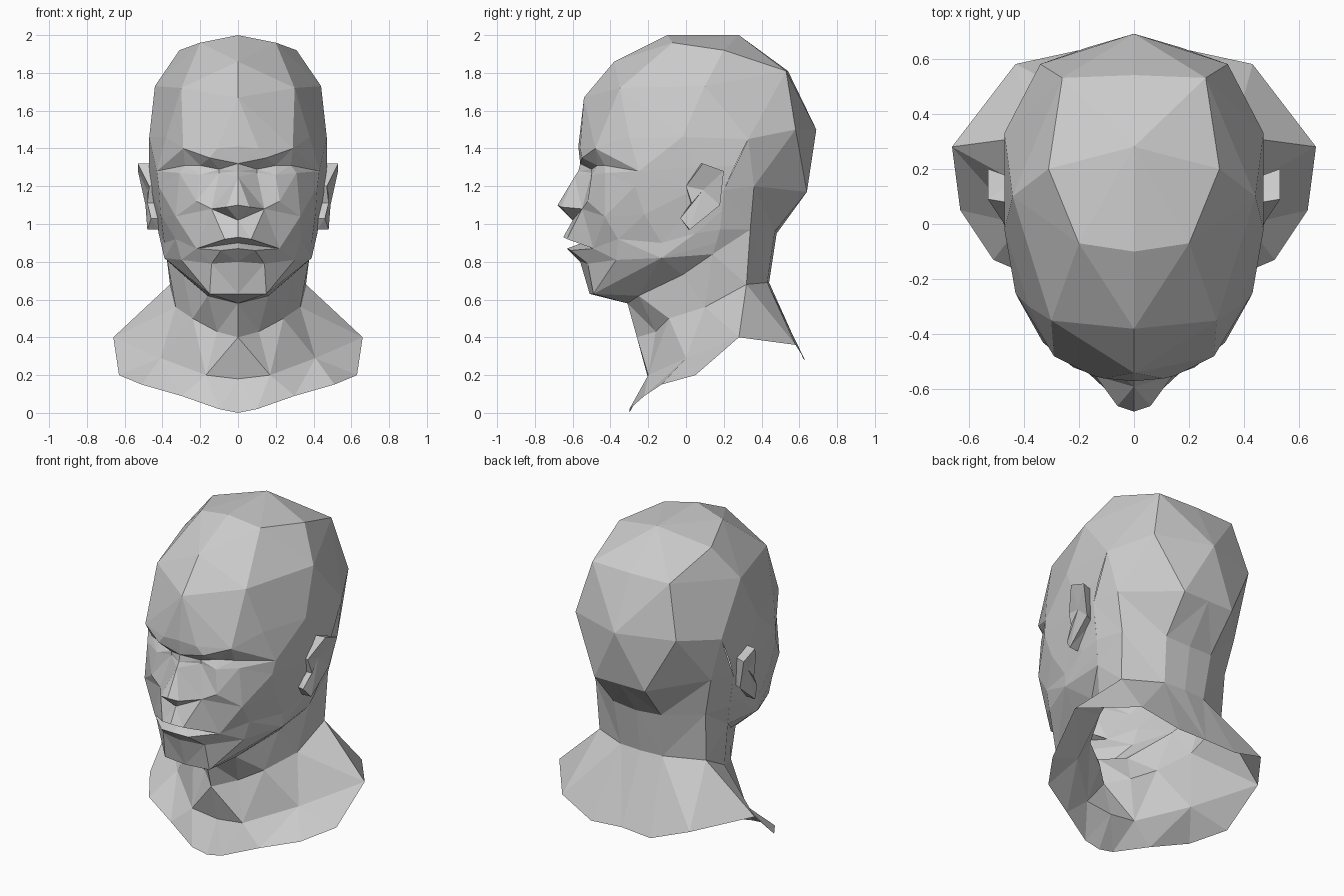
import bpy
import bmesh
from mathutils import Vector

if "Cube" in bpy.data.objects:
    bpy.data.objects.remove(bpy.data.objects["Cube"], do_unlink=True)

# One plain grey for the whole bust
clay = bpy.data.materials.new("clay_grey")
clay.use_nodes = True
grey = (0.6, 0.6, 0.6, 1)
clay.diffuse_color = grey
shader = next(node for node in clay.node_tree.nodes if node.type == "BSDF_PRINCIPLED")
shader.inputs["Base Color"].default_value = grey


def stitch(add_triangle, upper, lower):
    """Zip two rows of points with triangles, always taking the shorter diagonal."""
    i = j = 0
    while i < len(upper) - 1 or j < len(lower) - 1:
        can_upper, can_lower = i < len(upper) - 1, j < len(lower) - 1
        if can_upper and can_lower:
            step_upper = Vector(upper[i + 1]) - Vector(lower[j])
            step_lower = Vector(lower[j + 1]) - Vector(upper[i])
            can_upper = step_upper.length <= step_lower.length
        if can_upper:
            add_triangle(upper[i], lower[j], upper[i + 1])
            i += 1
        else:
            add_triangle(upper[i], lower[j], lower[j + 1])
            j += 1


def build_part(name, rows):
    """Loft rows of points (in hundredths, left half) and mirror the result."""
    mesh_builder = bmesh.new()
    shared = {}

    def add_triangle(*corners):
        if len(set(corners)) < len(corners):
            return
        for corner in corners:
            if corner not in shared:
                shared[corner] = mesh_builder.verts.new(Vector(corner) / 100)
        verts = [shared[corner] for corner in corners]
        if mesh_builder.faces.get(verts) is None:
            mesh_builder.faces.new(verts)

    for upper, lower in zip(rows, rows[1:]):
        stitch(add_triangle, upper, lower)
    mesh = bpy.data.meshes.new(name)
    mesh_builder.to_mesh(mesh)
    mesh_builder.free()
    mesh.materials.append(clay)
    part = bpy.data.objects.new(name, mesh)
    bpy.context.collection.objects.link(part)
    mirror = part.modifiers.new("mirror_halves", "MIRROR")
    mirror.use_axis[0] = True
    return part


# Landmarks shared between neighbouring parts
back_crown = [(26, 53, 181), (0, 54, 181)]
temple_line = [(0, -57, 141), (11, -56, 140), (29, -48, 140),
               (38, -30, 146), (47, -2, 146), (47, 33, 145)]
back_bulge = [(34, 58, 150), (0, 69, 150)]
ear_top = [(43, -25, 128), (47, 5, 130), (47, 26, 131)]
behind_ear = (46, 20, 118)
below_ear = (42, 18, 97)
jaw_hinge = (38, 14, 84)
neck_side = (36, 32, 68)
nape = [neck_side, (14, 43, 69), (0, 44, 69)]
under_jaw = [(0, -31, 58), (16, -25, 62), (29, -2, 73), jaw_hinge]
shoulder_tip = (66, 28, 40)

# Skull cap and forehead
build_part("cranium", [
    [(0, -10, 200), (0, 28, 200)],
    [(0, -38, 186), (20, -7, 196), (31, 20, 192)] + back_crown,
    [(0, -54, 167), (30, -35, 172), (44, 10, 173)] + back_crown,
    temple_line + back_bulge,
])

# Brow, eye sockets and nose
cheek_side = [(33, -43, 104), (41, -22, 105), (44, 3, 108), (44, 19, 107)]
nose_wing = (14, -55, 108)
nose_base = [(0, -60, 102), nose_wing] + cheek_side
build_part("upper_face", [
    temple_line,
    [(0, -56, 132), (15, -55, 135), (29, -48, 140)] + ear_top,
    [(0, -57, 128), (10, -50, 129), (20, -47, 131), (28, -43, 131)] + ear_top,
    [(0, -59, 125), (10, -50, 127), (20, -50, 126), (31, -43, 127),
     (42, -27, 120), (46, 4, 118), behind_ear],
    [(0, -68, 110), (6, -66, 109), nose_wing, (22, -52, 112)] + cheek_side,
    nose_base,
])

# Lips, chin and jaw
mouth_side = [(22, -49, 87), (33, -36, 92), (39, -13, 90), (42, 5, 95), below_ear]
jaw_corner = (39, -13, 82)
build_part("lower_face", [
    nose_base,
    [(0, -65, 93), (7, -63, 92)] + mouth_side,
    [(0, -55, 90)] + mouth_side,
    [(0, -63, 87), (9, -61, 86)] + mouth_side,
    [(0, -56, 80), (14, -52, 79), (30, -37, 81), jaw_corner, (40, 16, 90)],
    [(0, -51, 63), (15, -49, 63), jaw_corner, jaw_hinge],
    under_jaw,
])

# Back of the head down to the nape
build_part("back_of_head", [
    [temple_line[-1]] + back_bulge,
    [behind_ear, (42, 36, 120), (17, 64, 117), (0, 64, 117)],
    [below_ear, (37, 34, 97), (16, 47, 96), (0, 48, 95)],
    [jaw_hinge] + nape,
    nape,
])

# Throat, neck muscles and collar pits
collar = [(0, -20, 18), (17, -20, 20), (41, 0, 29), shoulder_tip]
build_part("neck_front", [
    under_jaw + [neck_side],
    [(0, -26, 40), (11, -16, 43), (24, -9, 50), (33, 10, 56), neck_side],
    collar,
])

# Open lower edge of the bust, front and back
build_part("chest", [
    collar,
    [(0, -30, 0), (10, -30, 2), (30, -22, 9), (51, -13, 15), (63, 5, 20), shoulder_tip],
])
build_part("upper_back", [
    nape,
    [shoulder_tip, (43, 58, 36), (20, 63, 28), (0, 62, 29)],
])

# Ears: a hollow bowl, a rim, and a skirt running into the head
rim = [(53, 9, 132), (47, 0, 120), (48, 3, 111), (46, -3, 103),
       (48, 2, 97), (49, 18, 110), (53, 20, 128)]
rim.append(rim[0])
root = [(42, y * 0.8, z) for x, y, z in rim]
build_part("ears", [[(48, 9, 118)], rim, root])
